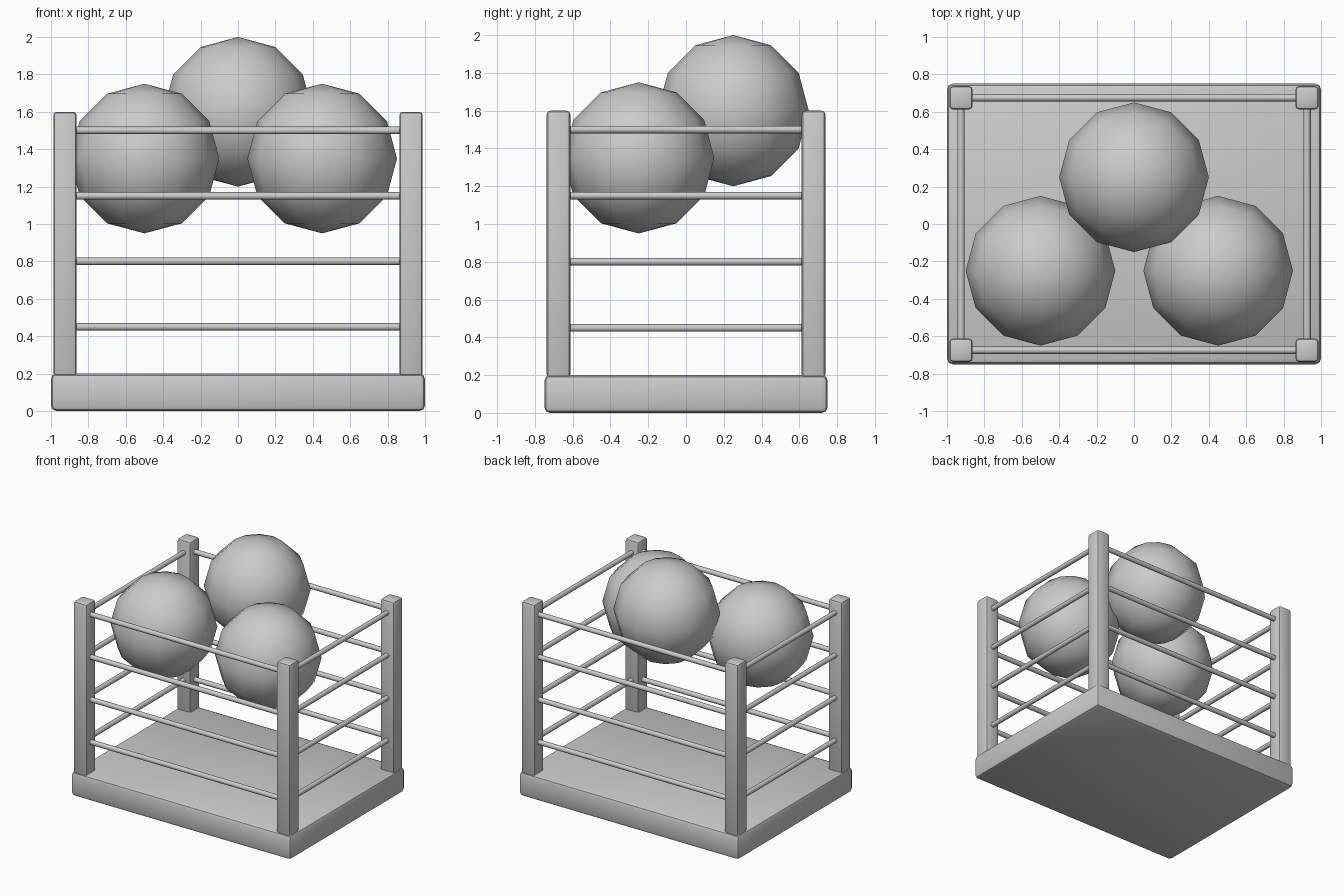
import bpy
from math import pi, radians

cube = bpy.data.objects.get("Cube")
if cube:
    bpy.data.objects.remove(cube, do_unlink=True)

# One grey for every part
GREY = (0.6, 0.6, 0.6, 1)
grey = bpy.data.materials.new("plain_grey")
grey.use_nodes = True
grey.diffuse_color = GREY
grey.node_tree.nodes["Principled BSDF"].inputs["Base Color"].default_value = GREY


def finish(name, angle=40):
    obj = bpy.context.object
    obj.name = name
    obj.data.materials.append(grey)
    bpy.ops.object.shade_smooth_by_angle(angle=radians(angle))
    return obj


def box(name, centre, size, bevel):
    bpy.ops.mesh.primitive_cube_add(size=1, location=centre)
    bpy.context.object.scale = size
    bpy.ops.object.transform_apply(location=False, rotation=False, scale=True)
    mod = bpy.context.object.modifiers.new("soft_edges", "BEVEL")
    mod.width = bevel
    mod.segments = 2
    bpy.ops.object.modifier_apply(modifier=mod.name)
    return finish(name)


def rail(name, centre, length, rotation):
    bpy.ops.mesh.primitive_cylinder_add(vertices=12, radius=0.02, depth=length,
                                        location=centre, rotation=rotation)
    return finish(name)


def ball(name, centre):
    bpy.ops.mesh.primitive_uv_sphere_add(segments=12, ring_count=6, radius=0.4,
                                         location=centre)
    return finish(name, 80)


# Base slab
box("base", (0, 0, 0.1), (2, 1.5, 0.2), 0.03)

# Corner posts
PX, PY = 0.925, 0.675
for side, sx in (("right", -1), ("left", 1)):
    for end, sy in (("front", -1), ("back", 1)):
        box(f"{end}_{side}_post", (sx * PX, sy * PY, 0.892),
            (0.125, 0.125, 1.416), 0.02)

# Four levels of rails around the pen
for level in range(4):
    z = 0.45 + 0.35 * level
    for end, s in (("front", -1), ("back", 1)):
        rail(f"{end}_rail_{level + 1}", (0, s * PY, z), 2 * PX - 0.1, (0, pi / 2, 0))
    for side, s in (("right", -1), ("left", 1)):
        rail(f"{side}_rail_{level + 1}", (s * PX, 0, z), 2 * PY - 0.1, (pi / 2, 0, 0))

# Balls hovering in the pen
ball("front_right_ball", (-0.5, -0.25, 1.35))
ball("front_left_ball", (0.45, -0.25, 1.35))
ball("back_ball", (0, 0.25, 1.6))
